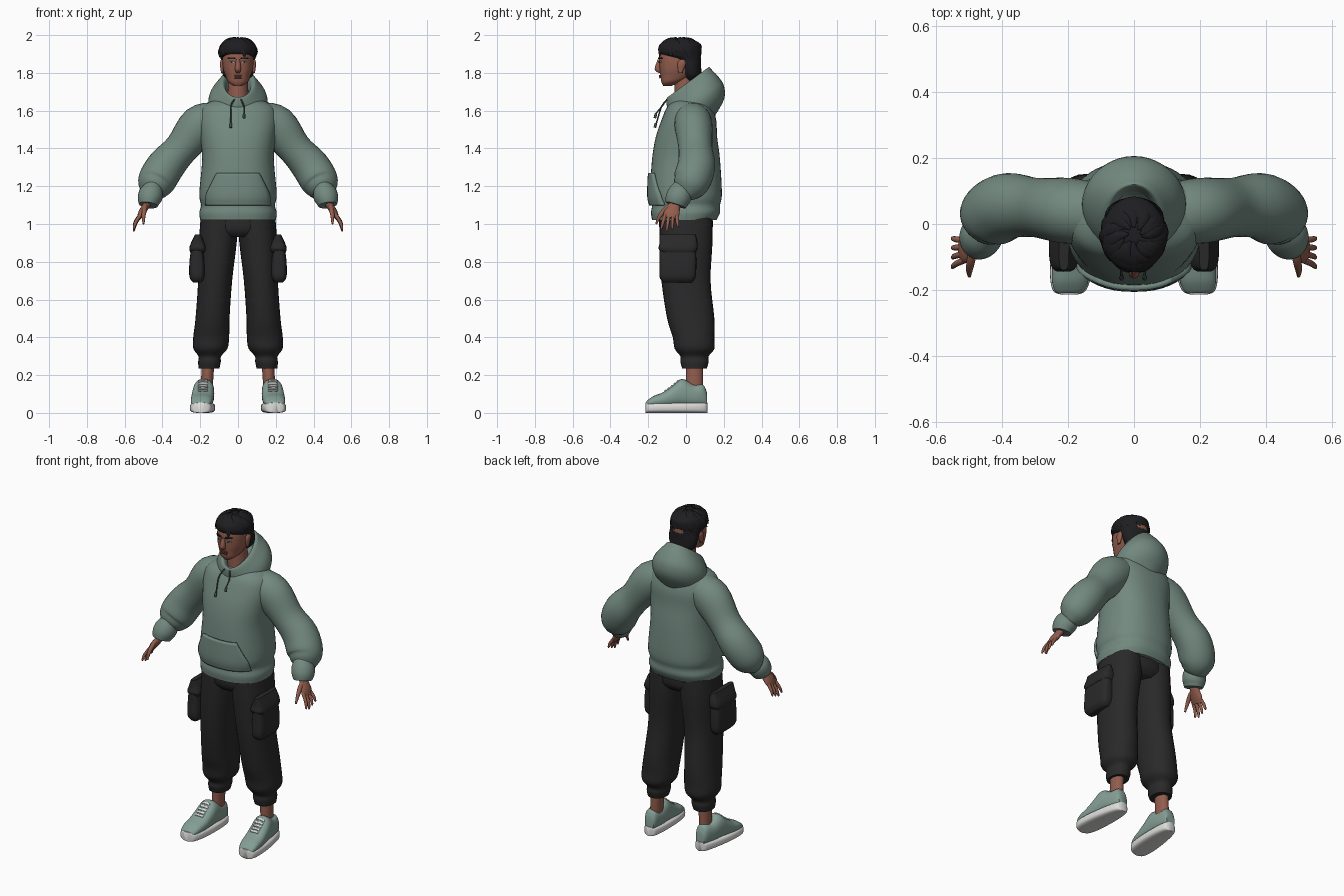
import bpy, bmesh, math, random
from math import cos, sin, pi, sqrt
from mathutils import Vector
from mathutils.bvhtree import BVHTree

if "Cube" in bpy.data.objects:
    bpy.data.objects.remove(bpy.data.objects["Cube"])

SIDE, BACK, UP = Vector((1, 0, 0)), Vector((0, 1, 0)), Vector((0, 0, 1))


def material(name, red, green, blue):
    mat = bpy.data.materials.new(name)
    mat.use_nodes = True
    colour = (red, green, blue, 1)
    mat.diffuse_color = colour
    mat.node_tree.nodes["Principled BSDF"].inputs["Base Color"].default_value = colour
    return mat


sage = material("sage cloth", .17, .25, .215)
leather = material("pale sage leather", .23, .34, .3)
dark_sage = material("dark sage cord", .05, .08, .07)
black = material("black cloth", .022, .022, .023)
hair = material("black hair", .013, .013, .015)
skin = material("brown skin", .29, .11, .075)
lip_brown = material("lip brown", .2, .06, .05)
white = material("off white", .72, .72, .71)
eye_white = material("eye white", .4, .36, .34)


def finish(name, bm, mat, mirror):
    """Turn a bmesh into a smooth object that keeps its sharp edges."""
    bmesh.ops.recalc_face_normals(bm, faces=bm.faces)
    mesh = bpy.data.meshes.new(name)
    bm.to_mesh(mesh)
    bm.free()
    mesh.materials.append(mat)
    mesh.shade_smooth()
    mesh.set_sharp_from_angle(angle=math.radians(50))
    part = bpy.data.objects.new(name, mesh)
    bpy.context.scene.collection.objects.link(part)
    if mirror:
        part.modifiers.new("mirror", 'MIRROR')
    return part


def smooth_rows(rows, steps=4):
    """Run a Catmull-Rom spline through rows of numbers."""
    last = len(rows) - 1
    result = []
    for i in range(last):
        window = [rows[max(0, min(last, i + k))] for k in (-1, 0, 1, 2)]
        for step in range(steps):
            t = step / steps
            result.append([b + t * ((c - a) + t * (2*a - 5*b + 4*c - d + t * (3*b - a - 3*c + d))) / 2
                           for a, b, c, d in zip(*window)])
    return result + [list(rows[last])]


def bridge(bm, lines, closed):
    for first, second in zip(lines, lines[1:]):
        for k in range(0 if closed else 1, len(first)):
            bm.faces.new((first[k], first[k - 1], second[k - 1], second[k]))


def loft(name, mat, rows, axis=None, up=BACK, power=2, sides=28, mirror=False):
    """Skin rings given as x, y, z, radius across and radius along up."""
    rows = smooth_rows(rows)
    centres = [Vector(row[:3]) for row in rows]
    bm = bmesh.new()
    rings = []
    for i, (centre, row) in enumerate(zip(centres, rows)):
        ahead = centres[min(i + 1, len(rows) - 1)] - centres[max(i - 1, 0)]
        tangent = axis or ahead.normalized()
        along = (up - up.dot(tangent) * tangent).normalized()
        across = along.cross(tangent)
        ring = []
        for k in range(sides):
            c, s = cos(2 * pi * k / sides), sin(2 * pi * k / sides)
            c = math.copysign(abs(c) ** (2 / power), c)
            s = math.copysign(abs(s) ** (2 / power), s)
            ring.append(bm.verts.new(centre + across * c * row[3] + along * s * row[4]))
        rings.append(ring)
    bridge(bm, rings, closed=True)
    bm.faces.new(rings[0])
    bm.faces.new(rings[-1])
    return finish(name, bm, mat, mirror)


def column(name, mat, rows, x=0, lean=0, **options):
    """Upright part from rows of height, half width, front and back."""
    rings = [(x - lean * z, (front + back) / 2, z, half, (back - front) / 2)
             for z, half, front, back in rows]
    return loft(name, mat, rings, axis=UP, **options)


def plate(name, mat, target, rows, thick, from_top=False, mirror=False, cells=16):
    """Thin plate laid on a part: rows of start x, end x and height (or y from the top)."""
    tree = BVHTree.FromPolygons([vert.co for vert in target.data.vertices],
                                [face.vertices for face in target.data.polygons])
    direction = -UP if from_top else BACK
    bm = bmesh.new()
    lines = []
    for start, end, level in smooth_rows(rows):
        line = []
        for k in range(cells + 1):
            x = start + (end - start) * k / cells
            origin = Vector((x, level, 1)) if from_top else Vector((x, -1, level))
            hit = tree.ray_cast(origin, direction)[0]
            line.append(bm.verts.new(hit - direction * thick * .4))
        lines.append(line)
    bridge(bm, lines, closed=False)
    part = finish(name, bm, mat, mirror)
    solid = part.modifiers.new("thickness", 'SOLIDIFY')
    solid.thickness, solid.offset = thick, 0
    return part


# Head and face
column("neck", skin, [(1.58, .06, -.06, .07), (1.8, .05, -.06, .05)])
head = column("head", skin, [
    (1.73, .02, -.12, -.08), (1.75, .05, -.13, -.03), (1.78, .065, -.135, .03), (1.83, .08, -.14, .07),
    (1.9, .08, -.14, .08), (1.95, .06, -.11, .06), (1.97, .03, -.06, 0)], power=2.3, sides=40)
column("nose", skin, [(1.87, .01, -.15, -.13), (1.82, .016, -.166, -.13), (1.8, .01, -.145, -.13)])
column("ears", skin, [(1.8, .006, -.04, -.02), (1.85, .012, -.045, 0), (1.87, .006, -.03, -.01)],
       x=.084, mirror=True)


def feature(name, mat, x, z, half, tall, thick=.008, mirror=True):
    plate(name, mat, head, [(x - half, x + half, z), (x - half * .8, x + half * .8, z + tall)],
          thick, mirror=mirror)


feature("eyes", eye_white, .033, 1.852, .013, .01, thick=.005)
feature("irises", hair, .033, 1.853, .005, .008)
feature("eyebrows", hair, .034, 1.873, .02, .008)
feature("upper_lip", lip_brown, 0, 1.782, .024, .006, mirror=False)
feature("lower_lip", lip_brown, 0, 1.772, .02, .008, mirror=False)

# Hair cap with a whorl of swept locks
column("hair_cap", hair, [
    (1.75, .04, 0, .06), (1.79, .08, -.02, .08), (1.84, .09, -.04, .08), (1.87, .09, -.07, .08),
    (1.9, .1, -.14, .08), (1.95, .09, -.14, .08), (1.98, .05, -.09, .03)])
rng = random.Random(4)
locks = 30
for i in range(locks):
    turn = 2 * pi * i / locks
    low, high = rng.uniform(.05, .3), rng.uniform(1.1, 1.4)
    path = []
    for t in (0, .25, .5, .75, 1):
        rise = high + (low - high) * t
        swept = turn + (t - .5) * .6 + rng.uniform(-.05, .05)
        size = .004 + .02 * sin(pi * t)
        path.append((.1 * cos(rise) * cos(swept), .115 * cos(rise) * sin(swept) - .033,
                     1.877 + .112 * sin(rise), size, size * .55))
    loft(f"hair_lock_{i}", hair, path, up=Vector((cos(turn), sin(turn), 1)), sides=8)

# Hooded top
torso = column("hoodie_body", sage, [
    (1.02, .2, -.18, .16), (1.06, .205, -.185, .18), (1.1, .195, -.18, .18), (1.16, .205, -.19, .19),
    (1.34, .19, -.18, .18), (1.46, .2, -.16, .165), (1.55, .21, -.13, .16), (1.62, .19, -.1, .14),
    (1.66, .12, -.06, .12)], power=2.35, sides=48)
loft("sleeves", sage, [
    (.1, .03, 1.57, .08, .09), (.2, .04, 1.52, .11, .1), (.3, .05, 1.4, .09, .09),
    (.38, .055, 1.31, .1, .1), (.43, .03, 1.23, .1, .1), (.45, 0, 1.19, .08, .08),
    (.46, -.02, 1.17, .05, .06)], mirror=True)
loft("sleeve_cuffs", sage, [
    (.45, -.01, 1.19, .05, .06), (.46, -.03, 1.16, .064, .066), (.47, -.045, 1.13, .062, .065),
    (.475, -.055, 1.1, .05, .055)], mirror=True)
hood_rings = [(.09, 1.52, .05, .07), (.08, 1.57, .125, .15), (.066, 1.63, .156, .168),
              (.04, 1.68, .148, .165), (.018, 1.725, .112, .15), (.01, 1.75, .086, .137),
              (.014, 1.735, .068, .118), (.025, 1.69, .06, .09)]
loft("hood", sage, [(0, *ring) for ring in hood_rings], axis=Vector((0, -.59, .81)), sides=40)
plate("front_pocket", sage, torso, [(-half, half, z) for z, half in (
    (1.1, .168), (1.15, .166), (1.2, .145), (1.27, .11))], thick=.018)


def drawcord(name, x, tip):
    """Cord hanging from the hood opening, with a thicker tip."""
    thin, fat = .004, .007
    loft(name, dark_sage, [(x / 2, -.1, 1.66, thin, thin), (x, -.13, 1.62, thin, thin),
                           (x, -.155, tip + .03, thin, thin), (x, -.16, tip + .02, fat, fat),
                           (x, -.165, tip, fat, fat)], sides=8)


drawcord("right_drawcord", -.038, 1.51)
drawcord("left_drawcord", .032, 1.56)

# Hands
loft("palms", skin, [(.47, -.05, 1.14, .025, .03), (.485, -.06, 1.1, .02, .03),
                     (.51, -.075, 1.06, .018, .042), (.525, -.083, 1.03, .01, .035)], mirror=True)
for i, finger in enumerate(("index", "middle", "ring", "little")):
    spread = 1.5 - i
    length = .09 - .012 * abs(spread - .5)
    path = []
    for t in (0, .3, .6, .9, 1):
        radius = .01 * (1 - .2 * t - .5 * t ** 8)
        path.append((.515 + .036 * sin(t * pi / 2), -.08 - .008 * t - spread * (.02 + .01 * t),
                     1.05 - length * t, radius, radius))
    loft(finger + "_fingers", skin, path, sides=12, mirror=True)
loft("thumbs", skin, [(.49, -.075, 1.1, .012, .015), (.495, -.11, 1.075, .013, .015),
                      (.5, -.14, 1.04, .01, .01), (.5, -.158, 1, .005, .005)], mirror=True)

# Cargo trousers
column("trouser_hips", black, [(.93, .15, -.11, .11), (.97, .2, -.14, .14), (1.05, .19, -.14, .14)])
column("trouser_legs", black, [
    (1.04, .1, -.14, .14), (.9, .1, -.14, .14), (.7, .09, -.13, .13), (.5, .09, -.1, .15),
    (.4, .095, -.07, .15), (.34, .09, -.06, .15), (.3, .06, -.03, .12), (.27, .06, -.03, .12),
    (.235, .055, -.02, .11)], x=.17, lean=.07, power=2.2, mirror=True)
column("cargo_pockets", black, [(.69, .02, -.12, .03), (.72, .04, -.14, .05), (.8, .04, -.14, .055),
                                (.88, .03, -.14, .05)], x=.217, power=4, mirror=True)
column("cargo_flaps", black, [(.85, .04, -.13, .05), (.87, .045, -.145, .06), (.9, .036, -.14, .06),
                              (.945, .015, -.14, .05)], x=.213, power=4, mirror=True)

# Ankles and trainers
column("ankles", skin, [(.1, .03, 0, .09), (.26, .034, 0, .09)], x=.17, lean=.04, mirror=True)
heel, toe = .115, -.215


def shoe_ring(y, bottom, top, scale):
    """Ring across the shoe: rounded at both ends, wider and turned out at the toe."""
    reach = (2 * y - heel - toe) / (heel - toe)
    half = (.06 - .06 * y) * sqrt(1 - reach * reach) ** .4
    return (.18 - .08 * y, y, (bottom + top) / 2, half * scale, (top - bottom) / 2)


steps = 12
stations = [(heel + toe) / 2 + (heel - toe) / 2 * cos(pi * (i + .2) / (steps + .4)) for i in range(steps + 1)]
loft("shoe_soles", white, [shoe_ring(y, 0, .055, 1) for y in stations],
     axis=-BACK, up=UP, power=3.5, mirror=True)
profile = [(.11, .11), (.09, .15), (.04, .15), (-.02, .18), (-.07, .145), (-.12, .11),
           (-.17, .09), (-.2, .07), (-.21, .06)]
shoe = loft("shoe_uppers", leather, [shoe_ring(y, .03, top, .92) for y, top in profile],
            axis=-BACK, up=UP, power=2.4, mirror=True)
for i in range(5):
    y = -.04 - i * .016
    plate(f"lace_{i}", white, shoe, [(.16, .21, y), (.16, .21, y - .009)], thick=.006,
          from_top=True, mirror=True)
